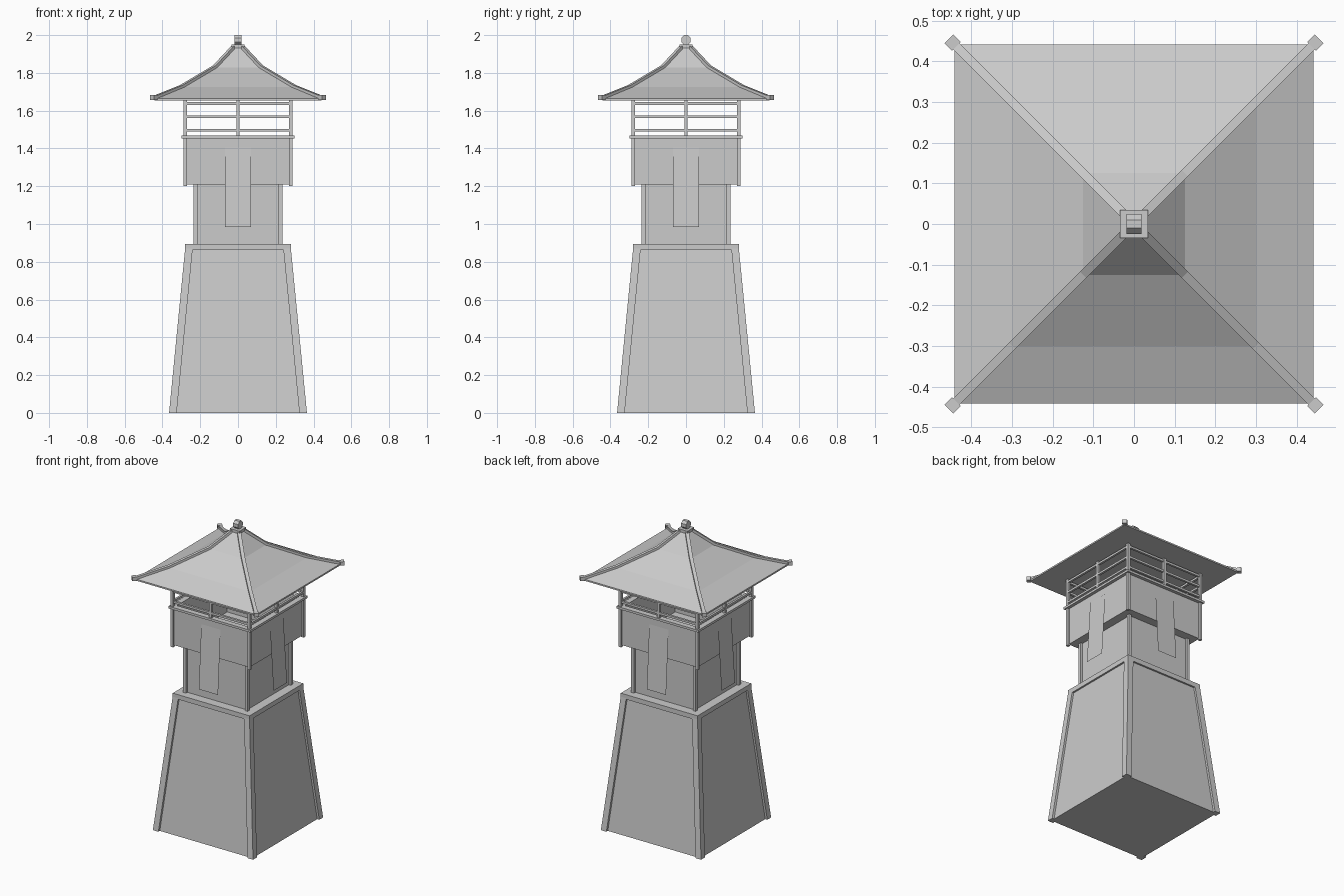
import bpy, bmesh, math
from mathutils import Matrix, Vector

if "Cube" in bpy.data.objects:
    bpy.data.objects.remove(bpy.data.objects["Cube"])


def make(name, verts, faces):
    me = bpy.data.meshes.new(name)
    me.from_pydata(verts, [], faces)
    bm = bmesh.new()
    bm.from_mesh(me)
    bmesh.ops.recalc_face_normals(bm, faces=bm.faces)
    bm.to_mesh(me)
    bm.free()
    ob = bpy.data.objects.new(name, me)
    bpy.context.collection.objects.link(ob)
    return ob


def skin(name, rings):
    """Join equal-sized rings of points into a closed solid."""
    n = len(rings[0])
    verts = [p for r in rings for p in r]
    faces = [list(range(n)), list(range(len(verts) - n, len(verts)))]
    for k in range(len(rings) - 1):
        for i in range(n):
            j = (i + 1) % n
            faces.append([k * n + i, k * n + j, k * n + n + j, k * n + n + i])
    return make(name, verts, faces)


def loft(name, *sections):
    """Each section is a rectangle: centre x, centre y, half x, half y, z."""
    return skin(name, [[(cx + sx * hx, cy + sy * hy, z)
                        for sx, sy in ((-1, -1), (1, -1), (1, 1), (-1, 1))]
                       for cx, cy, hx, hy, z in sections])


def box(name, cx, cy, hx, hy, z0, z1):
    return loft(name, (cx, cy, hx, hy, z0), (cx, cy, hx, hy, z1))


def turn(ob, k):
    ob.data.transform(Matrix.Rotation(k * math.pi / 2, 4, 'Z'))


# Tapered base with corner posts and top cap
loft("base_walls", (0, 0, .35, .35, 0), (0, 0, .267, .267, .875))
box("base_cap", 0, 0, .28, .28, .862, .893)

# Middle body and gallery floor
box("tower_body", 0, 0, .22, .22, .893, 1.22)
box("gallery_floor", 0, 0, .275, .275, 1.21, 1.225)

# Roof profile: half width and height
roof = [(.442, 1.655), (.442, 1.665), (.30, 1.724), (.125, 1.828), (.025, 1.935)]
loft("roof", *[(0, 0, h, h, z) for h, z in roof])

for k in range(4):
    # Corner posts of base, body and gallery
    turn(loft("base_post", (.345, .345, .02, .02, 0), (.26, .26, .02, .02, .87)), k)
    turn(box("body_post", .225, .225, .01, .01, .893, 1.21), k)
    turn(box("gallery_post", .28, .28, .009, .009, 1.2, 1.66), k)
    turn(box("middle_post", 0, -.28, .009, .009, 1.46, 1.66), k)

    # Parapet wall, ledge and rails
    turn(box("parapet_wall", 0, -.27, .277, .007, 1.21, 1.455), k)
    turn(box("parapet_ledge", 0, -.28, .298, .018, 1.453, 1.468), k)
    for z in (1.497, 1.567, 1.638):
        turn(box("rail", 0, -.28, .28, .007, z - .007, z + .007), k)

    # Hanging banner, a thin sheet leaning slightly outward
    turn(make("banner", [(-.07, -.282, 1.405), (.07, -.282, 1.405),
                         (.07, -.308, .985), (-.07, -.308, .985)], [(0, 1, 2, 3)]), k)

    # Hip ridge swept along the roof profile, with end knob
    side = Vector((1, -1, 0)).normalized() * .011
    rings = []
    for h, z in [(.447, 1.665)] + roof[2:]:
        c = Vector((h, h, z))
        up, down = Vector((0, 0, .011)), Vector((0, 0, -.008))
        rings.append([c - side + down, c + side + down, c + side + up, c - side + up])
    turn(skin("hip_ridge", rings), k)
    knob = box("ridge_knob", 0, 0, .013, .015, -.011, .014)
    knob.data.transform(Matrix.Translation((.446, .446, 1.668)) @ Matrix.Rotation(math.pi / 4, 4, 'Z'))
    turn(knob, k)

# Finial plate and eight-sided knob lying along x
box("finial_plate", 0, 0, .035, .035, 1.932, 1.95)
box("finial_neck", 0, 0, .014, .014, 1.948, 1.96)
oct_pts = [(.024 * math.cos(a), 1.974 + .026 * math.sin(a))
           for a in [math.pi / 8 + i * math.pi / 4 for i in range(8)]]
scale = 1 / math.cos(math.pi / 8)
skin("finial_knob", [[(x, y * scale, 1.974 + (z - 1.974) * scale) for y, z in oct_pts]
                     for x in (-.018, .018)])
